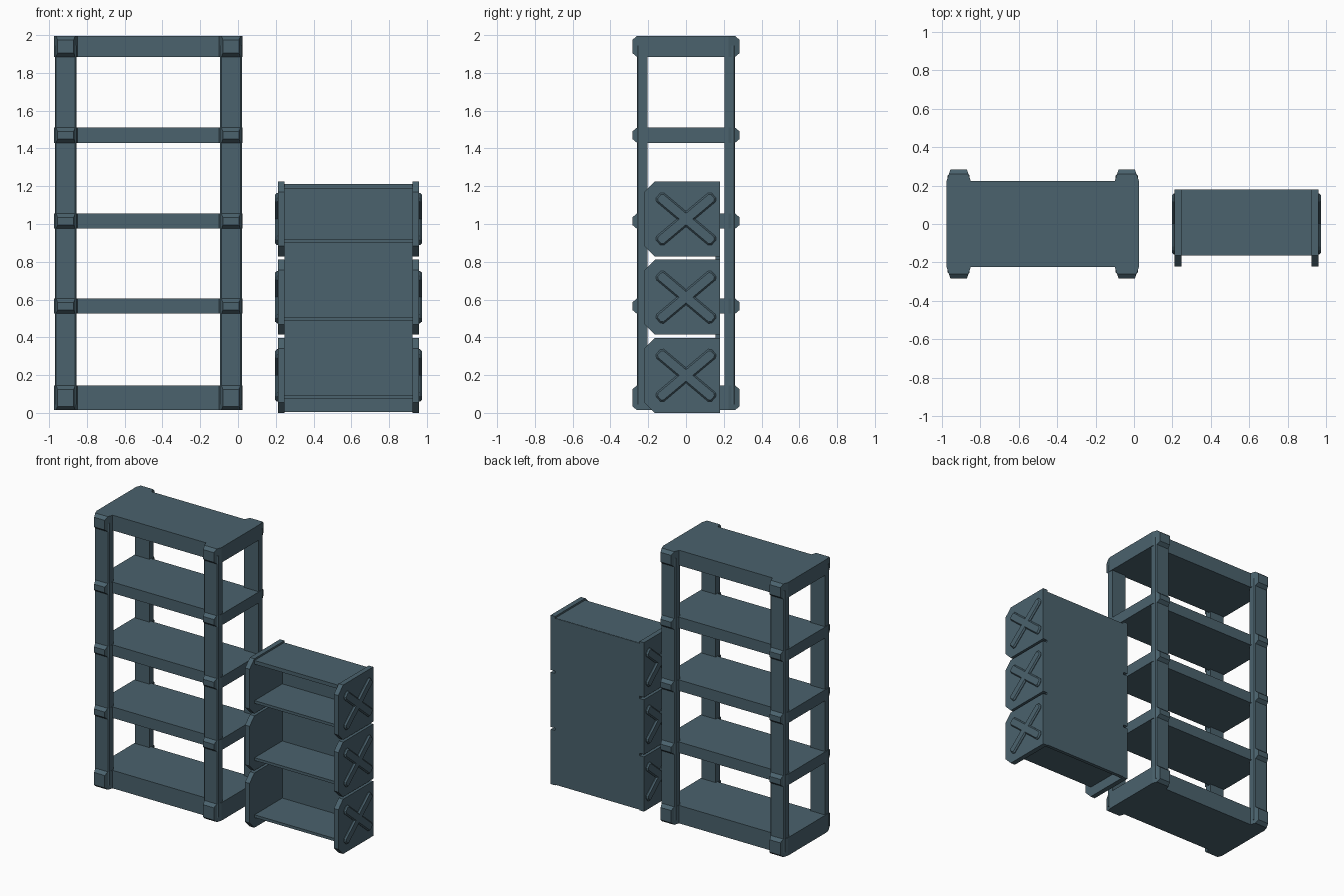
import bpy, bmesh, math

if "Cube" in bpy.data.objects:
    bpy.data.objects.remove(bpy.data.objects["Cube"])

steel = bpy.data.materials.new("slate blue")
steel.diffuse_color = (0.069, 0.122, 0.153, 1)
steel.use_nodes = True
steel.node_tree.nodes["Principled BSDF"].inputs["Base Color"].default_value = steel.diffuse_color


def finish(name, bm):
    bmesh.ops.recalc_face_normals(bm, faces=bm.faces)
    me = bpy.data.meshes.new(name)
    bm.to_mesh(me)
    bm.free()
    ob = bpy.data.objects.new(name, me)
    me.materials.append(steel)
    bpy.context.collection.objects.link(ob)
    return ob


def loft(name, rings):
    """Skin equal-length point rings and cap both ends."""
    bm = bmesh.new()
    vs = [[bm.verts.new(p) for p in r] for r in rings]
    n = len(rings[0])
    for a, b in zip(vs, vs[1:]):
        for i in range(n):
            j = (i + 1) % n
            bm.faces.new((a[i], a[j], b[j], b[i]))
    bm.faces.new(vs[0])
    bm.faces.new(vs[-1])
    return finish(name, bm)


def box(name, x0, x1, y0, y1, z0, z1):
    return loft(name, [[(x0, y0, z), (x1, y0, z), (x1, y1, z), (x0, y1, z)]
                       for z in (z0, z1)])


# ---- open rack ----
RX, HALF = -0.475, 0.5
LEVELS = [(0.02, 0.15), (0.53, 0.61), (0.98, 1.06), (1.435, 1.515), (1.89, 2.0)]
for z0, z1 in LEVELS:
    box("rack_shelf", RX - HALF, RX + HALF, -0.223, 0.223, z0, z1)

for sx in (-1, 1):
    cx = RX + sx * 0.4375
    for sy in (-1, 1):
        # upright post with lightly chamfered outer corners
        w, c, i, o = 0.0575, 0.007, 0.205, 0.26
        prof = [(-w, i), (w, i), (w, o - c), (w - c, o), (c - w, o), (-w, o - c)]
        loft("rack_post", [[(cx + x, sy * y, z) for x, y in prof] for z in (0.05, 1.95)])
        # tapered corner block at each shelf
        for z0, z1 in LEVELS:
            rings = []
            for y, dx, dz in ((0.2, 0, 0), (0.225, 0, 0), (0.26, 0.012, 0), (0.284, 0.02, 0.02)):
                w = 0.0625 - dx
                rings.append([(cx - w, sy * y, z0 + dz), (cx + w, sy * y, z0 + dz),
                              (cx + w, sy * y, z1 - dz), (cx - w, sy * y, z1 - dz)])
            loft("rack_corner_block", rings)

# ---- stacked cabinet ----
CX, BACK, H = 0.585, 0.18, 0.397
for z0 in (0.005, 0.419, 0.833):
    z1 = z0 + H
    for s in (-1, 1):
        # side panel with cut front corners
        k, f = 0.055, -0.22
        prof = [(BACK, z0), (BACK, z1), (f + k, z1), (f, z1 - k), (f, z0 + k), (f + k, z0)]
        loft("cabinet_side", [[(CX + s * d, y, z) for y, z in prof] for d in (0.338, 0.374)])
        # raised cross braces on the outside
        for ang in (40, 140):
            ca, sa = math.cos(math.radians(ang)), math.sin(math.radians(ang))
            rings = []
            for d, ins in ((0.37, 0), (0.378, 0), (0.388, 0.008)):
                L, W, c = 0.193 - ins, 0.031 - ins, 0.014 - ins / 2
                pts = [(L, c - W), (L, W - c), (L - c, W), (c - L, W),
                       (-L, W - c), (-L, c - W), (c - L, -W), (L - c, -W)]
                rings.append([(CX + s * d, u * ca - v * sa, z0 + H / 2 + u * sa + v * ca)
                              for u, v in pts])
            loft("cabinet_cross_brace", rings)
    # shelf board of this tier
    box("cabinet_shelf", CX - 0.34, CX + 0.34, -0.163, BACK - 0.01, z0 + 0.073, z0 + 0.093)

# back panel and top board
box("cabinet_back", CX - 0.34, CX + 0.34, 0.155, BACK, 0.01, 1.215)
box("cabinet_top", CX - 0.34, CX + 0.34, -0.163, BACK - 0.002, 1.19, 1.217)

# rest the whole model on the ground
for ob in bpy.context.collection.objects:
    ob.location.z = -0.005
